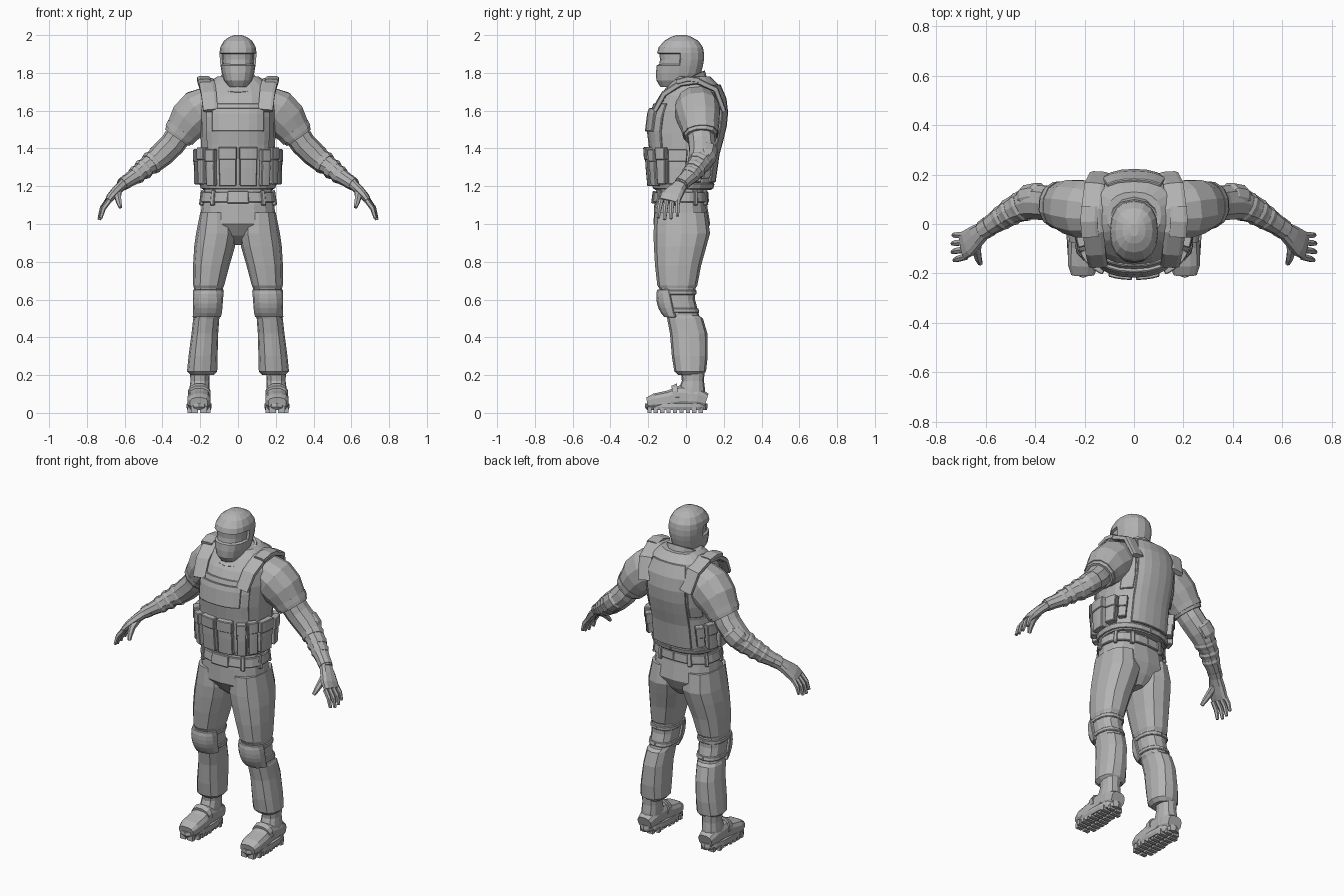
import bpy, bmesh
from math import sin, cos, pi, radians, copysign
from mathutils import Vector, Matrix

cube = bpy.data.objects.get("Cube")
if cube:
    bpy.data.objects.remove(cube, do_unlink=True)

grey = bpy.data.materials.new("plain_grey")
grey.use_nodes = True
grey.diffuse_color = (.45, .45, .45, 1)
grey.node_tree.nodes["Principled BSDF"].inputs["Base Color"].default_value = grey.diffuse_color


def finish(bm, name, mirror=False, thick=0, bevel=0):
    """Turn a bmesh into a named object with its modifiers."""
    mesh = bpy.data.meshes.new(name)
    bm.to_mesh(mesh)
    bm.free()
    mesh.materials.append(grey)
    obj = bpy.data.objects.new(name, mesh)
    bpy.context.collection.objects.link(obj)
    if thick:
        solid = obj.modifiers.new("thickness", 'SOLIDIFY')
        solid.thickness, solid.offset = thick, -1
    if bevel:
        edge = obj.modifiers.new("edges", 'BEVEL')
        edge.width, edge.segments, edge.limit_method = bevel, 1, 'ANGLE'
        edge.angle_limit = radians(50)
    if mirror:
        obj.modifiers.new("mirror", 'MIRROR').use_mirror_merge = False
    return obj


def power(value, p):
    return copysign(abs(value) ** p, value)


def surface(rows, a, z, off=0, p=.85):
    """Point on a body of stacked sections (z, x0, x1, y0, y1); angle 0 is the front."""
    for low, high in zip(rows, rows[1:]):
        if z <= high[0]:
            break
    t = min(1, max(0, (z - low[0]) / (high[0] - low[0])))
    x0, x1, y0, y1 = [m + (n - m) * t for m, n in zip(low[1:], high[1:])]
    return Vector(((x0 + x1) / 2 + ((x1 - x0) / 2 + off) * power(sin(a), p),
                   (y0 + y1) / 2 - ((y1 - y0) / 2 + off) * power(cos(a), p), z))


def symmetric(rows):
    return [(z, -w, w, y0, y1) for z, w, y0, y1 in rows]


def skin(rings, cap=True):
    """Bridge rings of points into one mesh."""
    bm = bmesh.new()
    loops = [[bm.verts.new(point) for point in ring] for ring in rings]
    for low, high in zip(loops, loops[1:]):
        for k in range(len(low)):
            n = (k + 1) % len(low)
            bm.faces.new((low[k], low[n], high[n], high[k]))
    if cap:
        bm.faces.new(loops[0][::-1])
        bm.faces.new(loops[-1])
    bmesh.ops.recalc_face_normals(bm, faces=bm.faces)
    return bm


def body(rows, sides=16):
    return skin([[surface(rows, 2 * pi * k / sides, row[0]) for k in range(sides)] for row in rows])


def tube(name, path, side=(0, 1, 0), sides=10, mirror=True, p=.9, cap=True, thick=0):
    """Loft along points (x, y, z, side radius, other radius)."""
    points, rings = [Vector(q[:3]) for q in path], []
    for i, q in enumerate(path):
        along = (points[min(i + 1, len(path) - 1)] - points[max(i - 1, 0)]).normalized()
        u = Vector(side)
        u = (u - along * u.dot(along)).normalized()
        v = along.cross(u)
        angles = [2 * pi * (k + .5) / sides for k in range(sides)]
        rings.append([points[i] + u * q[3] * power(cos(a), p) + v * q[-1] * power(sin(a), p)
                      for a in angles])
    return finish(skin(rings, cap), name, mirror, thick)


def patch(name, rows, a0, a1, z0, z1, off, thick=.03, bulge=0, mirror=False, across=6, up=4):
    """Raised panel that follows a body's surface."""
    bm, grid = bmesh.new(), []
    for j in range(up + 1):
        v = j / up
        line = []
        for i in range(across + 1):
            u = i / across
            dome = bulge * 16 * u * (1 - u) * v * (1 - v)
            line.append(bm.verts.new(surface(rows, radians(a0 + (a1 - a0) * u),
                                             z0 + (z1 - z0) * v, off + dome)))
        grid.append(line)
    for low, high in zip(grid, grid[1:]):
        for i in range(across):
            bm.faces.new((low[i], low[i + 1], high[i + 1], high[i]))
    return finish(bm, name, mirror, thick, .004)


def add_box(bm, x0, x1, y0, y1, z0, z1):
    centre = Matrix.Translation(((x0 + x1) / 2, (y0 + y1) / 2, (z0 + z1) / 2))
    bmesh.ops.create_cube(bm, size=1, matrix=centre @ Matrix.Diagonal((x1 - x0, y1 - y0, z1 - z0, 1)))


# Head with sunken eye opening
head = body(symmetric([
    (1.725, .05, -.135, .02), (1.76, .075, -.157, .06), (1.8, .086, -.159, .08),
    (1.84, .093, -.155, .09), (1.87, .096, -.15, .095), (1.905, .098, -.153, .095),
    (1.935, .094, -.145, .09), (1.97, .075, -.115, .065), (1.99, .047, -.08, .03),
    (2, .018, -.05, 0)]))
opening = [f for f in head.faces
           if 1.84 < f.calc_center_median().z < 1.905 and f.calc_center_median().y < -.055]
bmesh.ops.inset_region(head, faces=opening, thickness=.007, depth=-.012)
finish(head, "head")
tube("neck", [(0, .02, 1.66, .08), (0, -.01, 1.8, .07)], (1, 0, 0), 12, False)
tube("collar", [(0, .025, 1.67, .12, .135), (0, .005, 1.715, .1, .12), (0, -.015, 1.755, .106, .128)],
     (1, 0, 0), 14, False, cap=False, thick=.014)

# Vest and its panels
vest = symmetric([
    (1.18, .185, -.165, .135), (1.22, .2, -.175, .145), (1.4, .196, -.185, .17),
    (1.48, .198, -.2, .2), (1.6, .2, -.185, .212), (1.68, .2, -.14, .2),
    (1.74, .17, -.09, .17), (1.78, .11, -.06, .13)])
finish(body(vest, 20), "vest")
patch("vest_front_panel", vest, -52, 52, 1.2, 1.64, .009, across=8, up=6)
patch("chest_pocket", vest, -36, 36, 1.49, 1.615, .019)
patch("vest_back_panel", vest, 146, 214, 1.22, 1.74, .012, across=6, up=7)
patch("vest_back_border", vest, 118, 143, 1.42, 1.7, .008, mirror=True)
patch("vest_hem", vest, -180, 180, 1.185, 1.215, .008, .02, across=24, up=1)
tube("shoulder_strap", [(.145, -.165, 1.6, .04, .014), (.155, -.115, 1.69, .042, .016),
                        (.165, -.03, 1.745, .045, .018), (.17, .06, 1.757, .045, .018),
                        (.16, .155, 1.715, .042, .016), (.14, .2, 1.6, .04, .014)],
     (1, 0, 0), 8, p=.5)
tube("shoulder_pad", [(.178, -.05, 1.752, .036, .016), (.182, .01, 1.768, .036, .016),
                      (.18, .07, 1.76, .036, .016)], (1, 0, 0), 8, p=.5)

# Pouches around the vest, each with a flap
for label, a0, a1, z0, z1, off in [
        ("front", 1.5, 22, 1.2, 1.4, .035), ("front_side", 29, 44, 1.2, 1.39, .038),
        ("corner", 48, 64, 1.21, 1.4, .038), ("side", 70, 92, 1.21, 1.39, .036),
        ("rear_side", 98, 116, 1.22, 1.37, .034), ("rear", 121, 136, 1.24, 1.36, .028)]:
    patch(label + "_pouch", vest, a0, a1, z0, z1, off, .04, mirror=True, across=3, up=2)
    patch(label + "_pouch_flap", vest, a0 - .5, a1 + .5, z1 - .06, z1 + .006, off + .006, .04,
          mirror=True, across=3, up=1)

# Hips and belt
hips = symmetric([(.89, .03, -.07, .06), (.94, .13, -.13, .1), (1, .203, -.172, .128),
                  (1.1, .192, -.168, .112), (1.2, .178, -.155, .105)])
finish(body(hips), "hips")
patch("belt", hips, -180, 180, 1.115, 1.17, .011, .02, across=24, up=1)
patch("belt_buckle", hips, -13, 13, 1.11, 1.175, .018, .02, up=1)
for angle in (35, 75, 115, 150):
    patch("belt_loop", hips, angle, angle + 8, 1.1, 1.18, .017, .02, mirror=True, across=2, up=1)

# Trouser legs with knee pads
leg = [(.2, .13, .25, -.04, .09), (.22, .11, .27, -.062, .106), (.3, .108, .262, -.075, .115),
       (.42, .105, .246, -.085, .113), (.5, .099, .237, -.1, .09), (.515, .092, .232, -.105, .07),
       (.6, .085, .233, -.122, .048), (.66, .08, .233, -.142, .05), (.675, .073, .237, -.152, .06),
       (.78, .045, .238, -.164, .08), (.88, .016, .232, -.17, .108), (.95, .003, .222, -.172, .127),
       (1.06, .02, .2, -.165, .112)]
finish(body(leg, 12), "trouser_leg", True)
patch("knee_pad", leg, -68, 68, .505, .655, .012, .03, .024, True, 6, 6)
for z in (.53, .625):
    patch("knee_strap", leg, -180, 180, z, z + .025, .006, .012, mirror=True, across=16, up=1)

# Boots with treaded soles
finish(body([(.06, .148, .262, -.05, .105), (.13, .15, .257, -.038, .1),
             (.17, .152, .252, -.022, .095), (.24, .148, .255, -.03, .1)], 12), "boot_shaft", True)
tube("boot_foot", [(.205, .108, .065, .045, .04), (.205, .06, .08, .056, .055),
                   (.205, -.03, .085, .056, .062), (.206, -.09, .07, .062, .05),
                   (.207, -.165, .06, .062, .044), (.207, -.205, .052, .048, .03)],
     (1, 0, 0), 12, p=.75)
finish(body([(.014, .145, .267, -.205, .11), (.03, .139, .273, -.218, .115),
             (.05, .141, .271, -.216, .113)], 16), "boot_sole", True)
tube("boot_strap", [(.205, -.07, .098, .06, .047), (.205, -.04, .103, .062, .055)], (1, 0, 0), 12)
treads = bmesh.new()
for i in range(9):
    y = -.195 + i * .034
    inset = .022 if i in (0, 8) else .004 + .008 * (4 < i < 7)
    for x0, x1 in ((.141 + inset, .2), (.212, .271 - inset)):
        add_box(treads, x0, x1, y - .01, y + .012, 0, .03)
finish(treads, "boot_treads", True)

# Arms
tube("short_sleeve", [(.12, .05, 1.655, .105, .09), (.2, .06, 1.6, .12, .122),
                      (.255, .07, 1.55, .112, .114), (.31, .078, 1.475, .09, .086),
                      (.322, .079, 1.458, .084, .08)], sides=12)
tube("sleeve_hem", [(.293, .076, 1.498, .099, .096), (.312, .078, 1.472, .094, .09)], sides=12)
tube("arm", [(.28, .07, 1.52, .07), (.345, .085, 1.425, .073, .068), (.4, .088, 1.37, .072, .066),
             (.44, .078, 1.335, .064, .06), (.49, .055, 1.3, .055, .05),
             (.55, .015, 1.25, .046, .042), (.62, -.03, 1.205, .034, .03)])
tube("elbow_pad", [(.37, .105, 1.405, .04, .045), (.39, .112, 1.385, .056, .06),
                   (.425, .105, 1.355, .056, .06), (.45, .092, 1.33, .04, .045)])
for x, y, z, r in ((.455, .07, 1.325, .064), (.5, .048, 1.29, .057), (.535, .025, 1.262, .051)):
    tube("sleeve_fold", [(x - .01, y + .006, z + .008, r - .004), (x, y, z, r),
                         (x + .014, y - .009, z - .011, r - .006)])

# Gloved hands
tube("glove_cuff", [(.585, -.008, 1.228, .042, .038), (.612, -.026, 1.21, .04, .035)])
tube("palm", [(.605, -.022, 1.213, .034, .028), (.64, -.05, 1.18, .046, .026),
              (.672, -.078, 1.145, .056, .023), (.692, -.088, 1.118, .056, .016)], p=.75)
for i, reach in enumerate((.85, 1, 1.05, .95)):
    y, x = -.045 - .029 * i, .69 - .003 * i
    tube("finger", [(x, y, 1.125, .014), (x + .033 * reach, y - .003 * i, 1.125 - .045 * reach, .013),
                    (x + .048 * reach, y - .005 * i, 1.125 - .098 * reach, .009)], sides=6)
tube("thumb", [(.635, -.062, 1.175, .022), (.637, -.11, 1.145, .019),
               (.63, -.14, 1.115, .015), (.622, -.16, 1.088, .01)], (1, 0, 0), 6)
